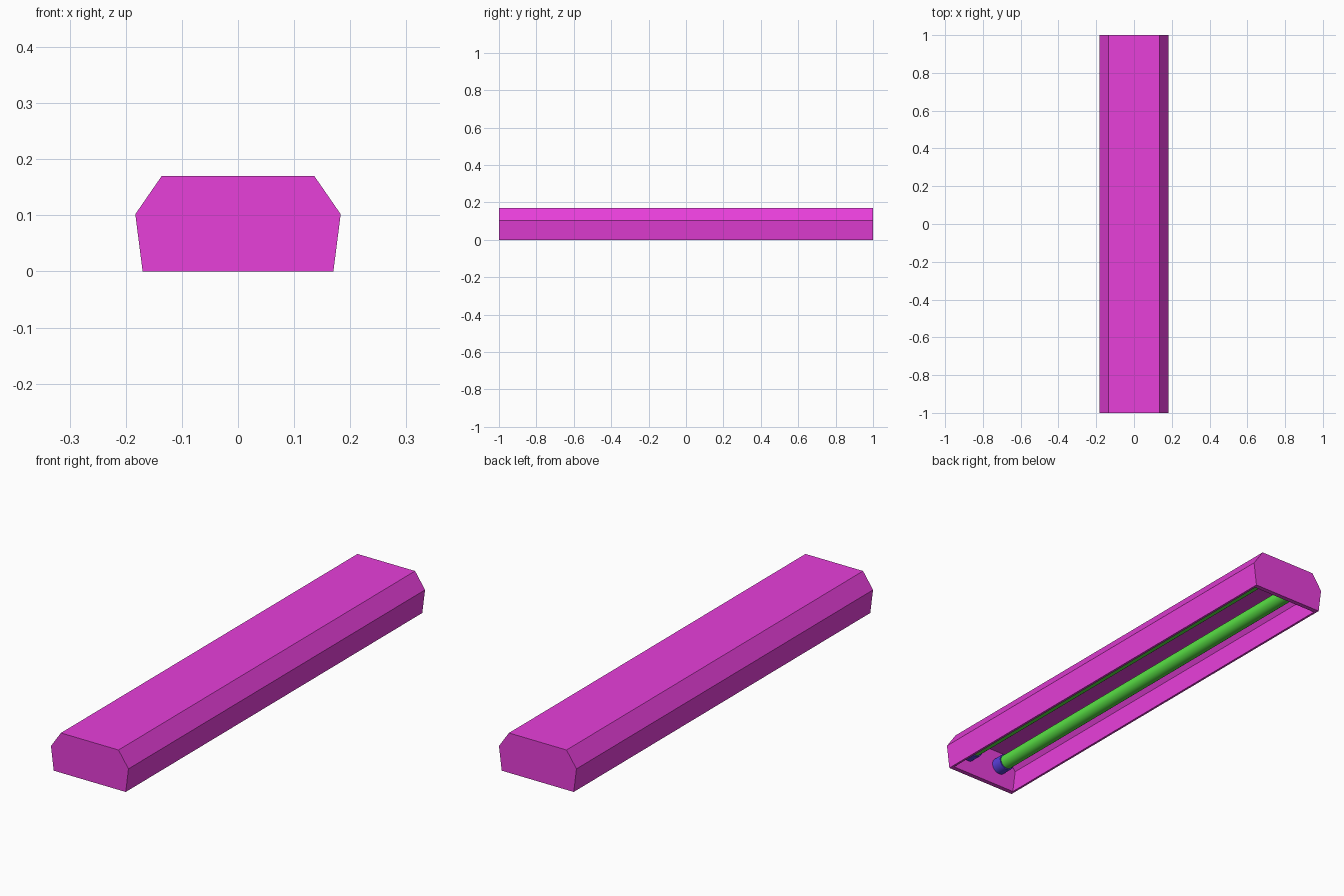
import bpy, bmesh, math
from mathutils import Matrix

if "Cube" in bpy.data.objects:
    bpy.data.objects.remove(bpy.data.objects["Cube"])


def material(name, rgb):
    m = bpy.data.materials.new(name)
    m.diffuse_color = (*rgb, 1)
    m.use_nodes = True
    m.node_tree.nodes["Principled BSDF"].inputs["Base Color"].default_value = m.diffuse_color
    return m


MAGENTA = material("housing_paint", (0.80, 0.05, 0.70))
GREEN = material("tube_glass", (0.10, 0.75, 0.06))
BLUE = material("cap_metal", (0.10, 0.05, 0.72))


def finish(name, bm, mat):
    bmesh.ops.recalc_face_normals(bm, faces=bm.faces)
    me = bpy.data.meshes.new(name)
    bm.to_mesh(me)
    bm.free()
    ob = bpy.data.objects.new(name, me)
    bpy.context.collection.objects.link(ob)
    me.materials.append(mat)
    return ob


def prism(name, half, y, mat):
    """Mirror a half profile (x, z) about x = 0 and extrude it from -y to y."""
    pts = half + [(-x, z) for x, z in reversed(half)]
    bm = bmesh.new()
    face = bm.faces.new([bm.verts.new((x, -y, z)) for x, z in pts])
    ext = bmesh.ops.extrude_face_region(bm, geom=[face])
    verts = [v for v in ext["geom"] if isinstance(v, bmesh.types.BMVert)]
    bmesh.ops.translate(bm, verts=verts, vec=(0, 2 * y, 0))
    return finish(name, bm, mat)


def rod(name, x, y0, y1, z, r, mat):
    bm = bmesh.new()
    mtx = Matrix.Translation((x, (y0 + y1) / 2, z)) @ Matrix.Rotation(math.pi / 2, 4, 'X')
    bmesh.ops.create_cone(bm, cap_ends=True, segments=32, radius1=r, radius2=r,
                          depth=y1 - y0, matrix=mtx)
    ob = finish(name, bm, mat)
    bpy.ops.object.select_all(action='DESELECT')
    ob.select_set(True)
    bpy.context.view_layer.objects.active = ob
    bpy.ops.object.shade_smooth_by_angle(angle=math.radians(40))
    return ob


# Housing: faceted trough, hollowed from below
housing = prism("housing", [(0.17, 0), (0.183, 0.102), (0.136, 0.17)], 1.0, MAGENTA)
cutter = prism("housing_cutter", [(0.154, -0.05), (0.173, 0.1), (0.131, 0.16)], 0.98, MAGENTA)
cutter.hide_render = True
cut = housing.modifiers.new("hollow", 'BOOLEAN')
cut.operation = 'DIFFERENCE'
cut.solver = 'EXACT'
cut.object = cutter
bpy.context.view_layer.objects.active = housing
bpy.ops.object.modifier_apply(modifier=cut.name)
bpy.data.objects.remove(cutter)

# Two lamp tubes with end caps
for side, sx in (("left", -1), ("right", 1)):
    x, z = sx * 0.085, 0.093
    rod(f"{side}_tube", x, -0.935, 0.935, z, 0.031, GREEN)
    rod(f"{side}_front_cap", x, -0.985, -0.93, z, 0.036, BLUE)
    rod(f"{side}_back_cap", x, 0.93, 0.985, z, 0.036, BLUE)
